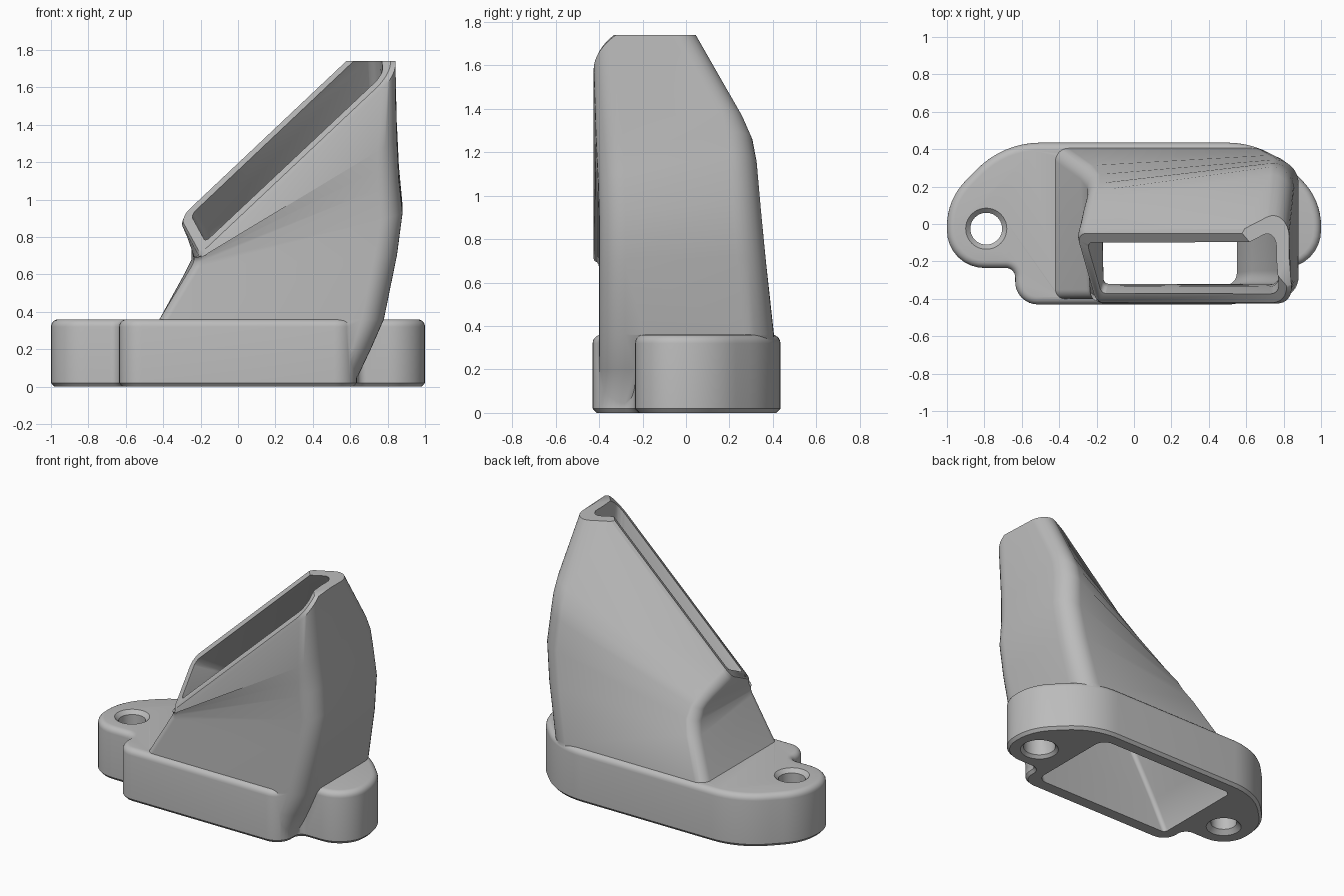
import bpy, bmesh, math
from mathutils import Vector as V

cube = bpy.data.objects.get("Cube")
if cube:
    bpy.data.objects.remove(cube, do_unlink=True)

grey = bpy.data.materials.new("plain_grey")
grey.use_nodes = True
grey.diffuse_color = (0.5, 0.5, 0.5, 1)
grey.node_tree.nodes["Principled BSDF"].inputs["Base Color"].default_value = (0.5, 0.5, 0.5, 1)


def rounded(corners, radii, steps=8):
    """Polygon with circular-style rounded corners."""
    pts = []
    for i, p in enumerate(corners):
        a, b = corners[i - 1] - p, corners[(i + 1) % len(corners)] - p
        w = math.sin(a.angle(b) / 2)
        a, b = p + a.normalized() * radii[i], p + b.normalized() * radii[i]
        for k in range(steps + 1):
            t = k / steps
            c = ((1 - t) ** 2, 2 * w * t * (1 - t), t * t)
            pts.append((a * c[0] + p * c[1] + b * c[2]) / sum(c))
    return pts


def loft(name, loops):
    """Closed solid through loops with equal point counts."""
    bm = bmesh.new()
    rows = [[bm.verts.new(p) for p in loop] for loop in loops]
    n = len(rows[0])
    for lo, hi in zip(rows, rows[1:]):
        for i in range(n):
            j = (i + 1) % n
            bm.faces.new((lo[i], lo[j], hi[j], hi[i]))
    bm.faces.new(rows[0][::-1])
    bm.faces.new(rows[-1])
    bmesh.ops.recalc_face_normals(bm, faces=bm.faces)
    mesh = bpy.data.meshes.new(name)
    bm.to_mesh(mesh)
    bm.free()
    obj = bpy.data.objects.new(name, mesh)
    bpy.context.collection.objects.link(obj)
    mesh.materials.append(grey)
    return obj


def combine(target, tool, operation):
    bpy.context.view_layer.objects.active = target
    mod = target.modifiers.new(operation, 'BOOLEAN')
    mod.operation, mod.object, mod.solver = operation, tool, 'EXACT'
    bpy.ops.object.modifier_apply(modifier=mod.name)
    bpy.data.objects.remove(tool, do_unlink=True)


def inset(quad, d):
    return [p + d * ((quad[i - 1] - p).normalized() + (quad[(i + 1) % 4] - p).normalized())
            for i, p in enumerate(quad)]


def shift(quad, offset):
    return [p + offset for p in quad]


# Flange: mirrored outline with a lug at each end, chamfered below, rounded above
half = [(.635, -.43, .12), (.635, -.235, .05), (1, -.235, .2), (1, .13, .14), (.7, .435, .2)]
outline = half + [(-x, y, r) for x, y, r in reversed(half)]
edge = rounded([V((x, y, 0)) for x, y, r in outline], [r for x, y, r in outline])


def flange_loop(d, z):
    loop = []
    for i, p in enumerate(edge):
        t = (edge[(i + 1) % len(edge)] - edge[i - 1]).normalized()
        loop.append(p + V((-t.y * d, t.x * d, z)))
    return loop


R = .04
rows = [flange_loop(.018, 0), flange_loop(0, .02)]
for k in range(6):
    a = k / 5 * math.pi / 2
    rows.append(flange_loop(R * (1 - math.cos(a)), .36 - R + R * math.sin(a)))
body = loft("duct_adapter", rows)

# Bolt holes: countersunk through hole on the right, wider blind hole on the left
through = ((.135, -.02), (.085, .03), (.085, .335), (.125, .375))
blind = ((.145, -.02), (.105, .02), (.105, .28))
for side, profile in ((-1, through), (1, blind)):
    hole = [[V((side * .79 + r * math.cos(a * math.tau / 40), -.025 + r * math.sin(a * math.tau / 40), z))
             for a in range(40)] for r, z in profile]
    combine(body, loft("bolt_hole", hole), 'DIFFERENCE')

# Duct sections, corners in order: front left, front right, back right, back left
sections = [[V(c) for c in s] for s in (
    ((-.61, -.4, .01), (.62, -.4, .01), (.62, .41, .01), (-.61, .41, .01)),
    ((-.51, -.4, .2), (.71, -.4, .2), (.71, .41, .2), (-.51, .41, .2)),
    ((-.42, -.4, .36), (.78, -.4, .36), (.78, .405, .36), (-.42, .405, .36)),
    ((-.25, -.4, .64), (.85, -.4, .70), (.85, .375, .72), (-.29, .31, .60)),
    ((-.24, -.4, .66), (.88, -.4, .92), (.88, .355, .98), (-.25, .26, .68)),
    ((-.235, -.405, .67), (.86, -.405, 1.1), (.86, .34, 1.2), (-.25, .21, .75)),
    ((-.232, -.41, .675), (.855, -.41, 1.21), (.855, .322, 1.31), (-.26, .17, .78)),
    ((-.23, -.415, .68), (.85, -.415, 1.32), (.85, .28, 1.41), (-.275, .12, .81)))]
fl, fr, bl = V((-.21, -.435, .69)), V((.84, -.435, 1.68)), V((-.325, -.035, .90))
mouth = [fl, fr, bl + (fr - fl) * 1.07, bl]
normal = (fr - fl).cross(bl - fl).normalized()

radii = (.05, .12, .14, .07)
small = (.03, .07, .08, .04)
outer = sections + [shift(mouth, normal * -.02), inset(mouth, .018)]
combine(body, loft("duct_shell", [rounded(q, radii) for q in outer]), 'UNION')

# Flat cut across the tip of the mouth
tip = [[V((x, y, z)) for x, y in ((0, -1), (2, -1), (2, 1), (0, 1))] for z in (1.74, 2.5)]
combine(body, loft("tip_cut", tip), 'DIFFERENCE')

# Hollow passage through the duct
inner = [inset(sections[0], .07)] + [inset(q, .08) for q in sections[1:]] + [inset(mouth, .075)]
inner = [shift(inner[0], V((0, 0, -.1)))] + inner + [shift(inner[-1], normal * .1)]
combine(body, loft("passage", [rounded(q, small) for q in inner]), 'DIFFERENCE')

# Smooth shading with crisp edges
bpy.ops.object.select_all(action='DESELECT')
body.select_set(True)
bpy.context.view_layer.objects.active = body
bpy.ops.object.shade_smooth_by_angle(angle=math.radians(40))
